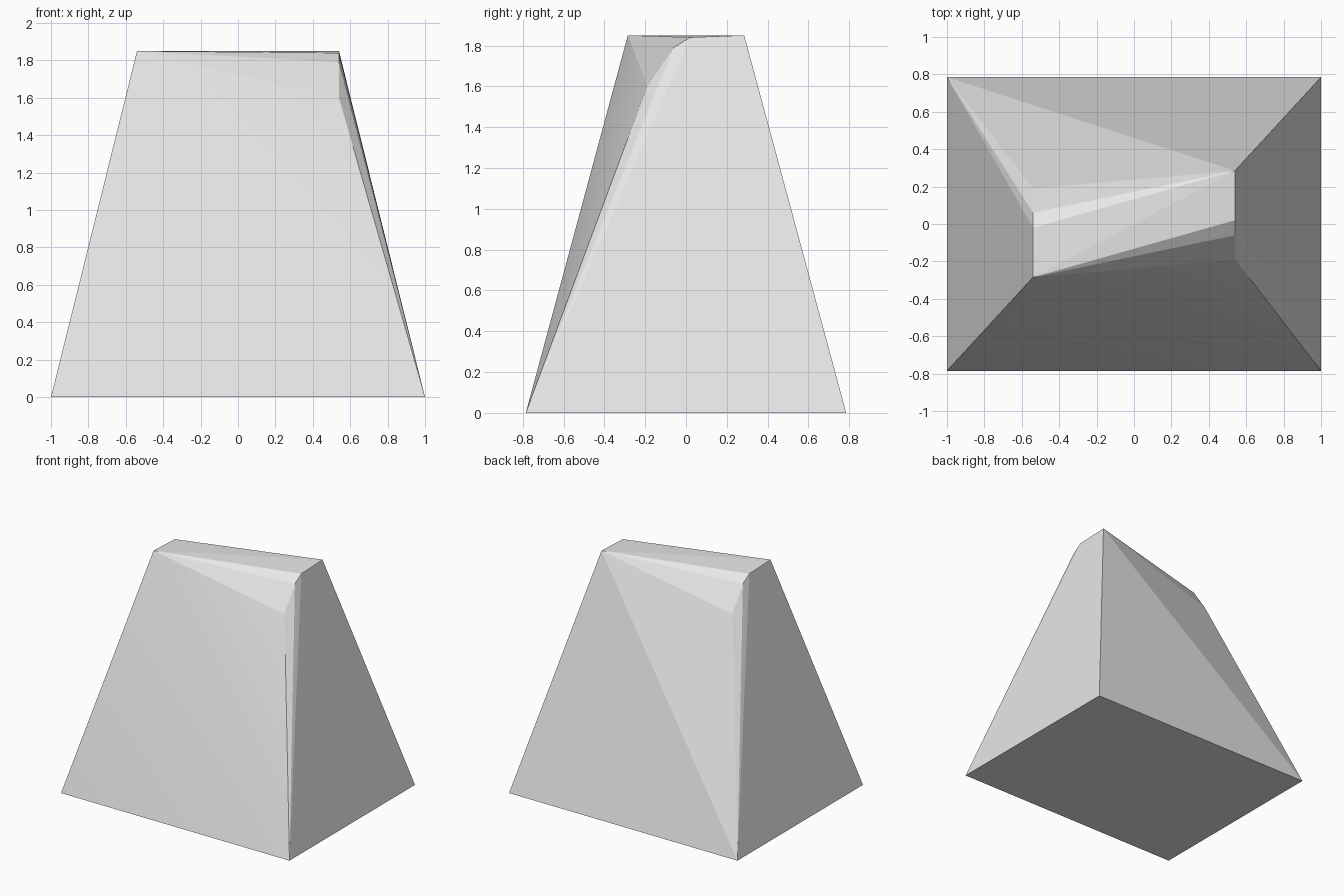
import bpy
import bmesh
from mathutils import Vector, Matrix

# Remove the default cube
cube = bpy.data.objects.get("Cube")
if cube:
    bpy.data.objects.remove(cube, do_unlink=True)

# Plain grey material
grey = bpy.data.materials.new("light_grey")
grey.use_nodes = True
grey.diffuse_color = (0.8, 0.8, 0.8, 1)
bsdf = next(n for n in grey.node_tree.nodes if n.type == "BSDF_PRINCIPLED")
bsdf.inputs["Base Color"].default_value = grey.diffuse_color

# Key corners of one half; the other half is this one turned by 180 degrees
corners = {
    "base_front_right": (-1, -0.785, 0),
    "base_front_left": (1, -0.785, 0),
    "base_back_left": (1, 0.785, 0),
    "ridge_front": (-0.54, -0.285, 1.85),
    "ridge_back": (0.54, 0.285, 1.85),
    "chip_low": (0.54, -0.19, 1.6),
    "chip_mid": (0.54, -0.06, 1.79),
    "chip_top": (0.54, 0.02, 1.84),
}

# Sloping front, chipped corner, side wall and half of the top
half_faces = [
    ("base_front_right", "base_front_left", "ridge_front"),
    ("base_front_left", "chip_low", "ridge_front"),
    ("chip_low", "chip_mid", "ridge_front"),
    ("chip_mid", "chip_top", "ridge_front"),
    ("base_front_left", "chip_mid", "chip_low"),
    ("base_front_left", "chip_top", "chip_mid"),
    ("base_front_left", "ridge_back", "chip_top"),
    ("base_front_left", "base_back_left", "ridge_back"),
    ("chip_top", "ridge_back", "ridge_front"),
    ("base_front_right", "base_back_left", "base_front_left"),
]

bm = bmesh.new()
for half, turn in enumerate((Matrix.Identity(3), Matrix.Diagonal((-1, -1, 1)))):
    for i, names in enumerate(half_faces):
        face = bm.faces.new([bm.verts.new(turn @ Vector(corners[n])) for n in names])
        # Only the two large front planes blend softly
        face.smooth = half == 0 and i < 2
bmesh.ops.remove_doubles(bm, verts=bm.verts[:], dist=0.0005)
bmesh.ops.recalc_face_normals(bm, faces=bm.faces[:])

mesh = bpy.data.meshes.new("faceted_block")
bm.to_mesh(mesh)
bm.free()
mesh.materials.append(grey)
block = bpy.data.objects.new("faceted_block", mesh)
bpy.context.scene.collection.objects.link(block)
